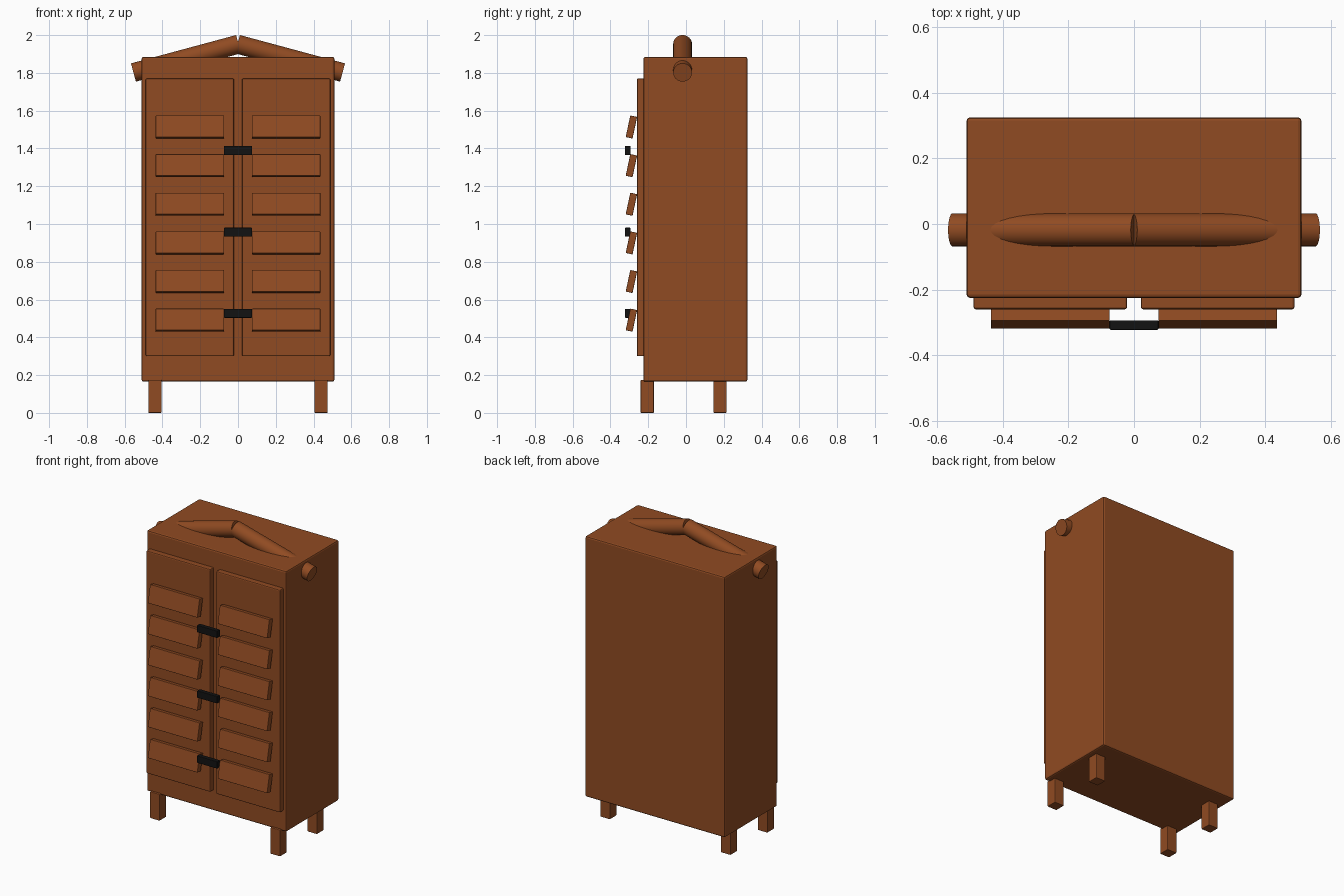
import bpy
import math
from mathutils import Vector

if "Cube" in bpy.data.objects:
    bpy.data.objects.remove(bpy.data.objects["Cube"], do_unlink=True)


def make_material(name, rgb, roughness):
    mat = bpy.data.materials.new(name)
    mat.use_nodes = True
    mat.diffuse_color = (*rgb, 1)
    bsdf = mat.node_tree.nodes["Principled BSDF"]
    bsdf.inputs["Base Color"].default_value = (*rgb, 1)
    bsdf.inputs["Roughness"].default_value = roughness
    return mat


WOOD = make_material("brown wood", (0.28, 0.07, 0.016), 0.7)
BLACK = make_material("black metal", (0.006, 0.006, 0.006), 0.5)


def finish(obj, name, mat, bevel):
    obj.name = obj.data.name = name
    obj.data.materials.append(mat)
    if bevel:
        mod = obj.modifiers.new("Bevel", "BEVEL")
        mod.width = bevel
        mod.segments = 2
        mod.limit_method = "ANGLE"
    return obj


def box(name, centre, size, mat=WOOD, bevel=0.005, tilt=0.0):
    bpy.ops.mesh.primitive_cube_add(size=1, location=centre)
    obj = bpy.context.object
    obj.scale = size
    bpy.ops.object.transform_apply(location=False, rotation=False, scale=True)
    obj.rotation_euler.x = tilt
    return finish(obj, name, mat, bevel)


def rod(name, start, end, radius):
    a, b = Vector(start), Vector(end)
    bpy.ops.mesh.primitive_cylinder_add(
        vertices=32, radius=radius, depth=(b - a).length, location=(a + b) / 2)
    obj = bpy.context.object
    obj.rotation_euler = (b - a).to_track_quat("Z", "Y").to_euler()
    bpy.ops.object.shade_smooth_by_angle(angle=math.radians(35))
    return finish(obj, name, WOOD, 0)


# Cabinet body
box("cabinet_body", (0, 0.05, 1.025), (1.02, 0.55, 1.72), bevel=0.01)

for side, s in (("left", 1), ("right", -1)):
    # Door panel with six tilted slats
    box(f"{side}_door", (s * 0.255, -0.2375, 1.035), (0.468, 0.045, 1.47), bevel=0.007)
    for i in range(6):
        box(f"{side}_slat_{i + 1}", (s * 0.255, -0.289, 0.491 + i * 0.2045),
            (0.362, 0.037, 0.117), bevel=0.003, tilt=math.radians(-12))

    # Legs
    for place, y in (("front", -0.205), ("back", 0.18)):
        box(f"{side}_{place}_leg", (s * 0.44, y, 0.0875), (0.07, 0.07, 0.175), bevel=0.004)

    # Sloping round bar that pierces the top and the side
    rod(f"{side}_roof_bar", (s * -0.003, -0.018, 1.952), (s * 0.5535, -0.018, 1.802), 0.05)

# Black strips joining the doors
for i, z in enumerate((0.527, 0.957, 1.389)):
    box(f"latch_{i + 1}", (0, -0.308, z), (0.148, 0.029, 0.047), BLACK, 0.003)
